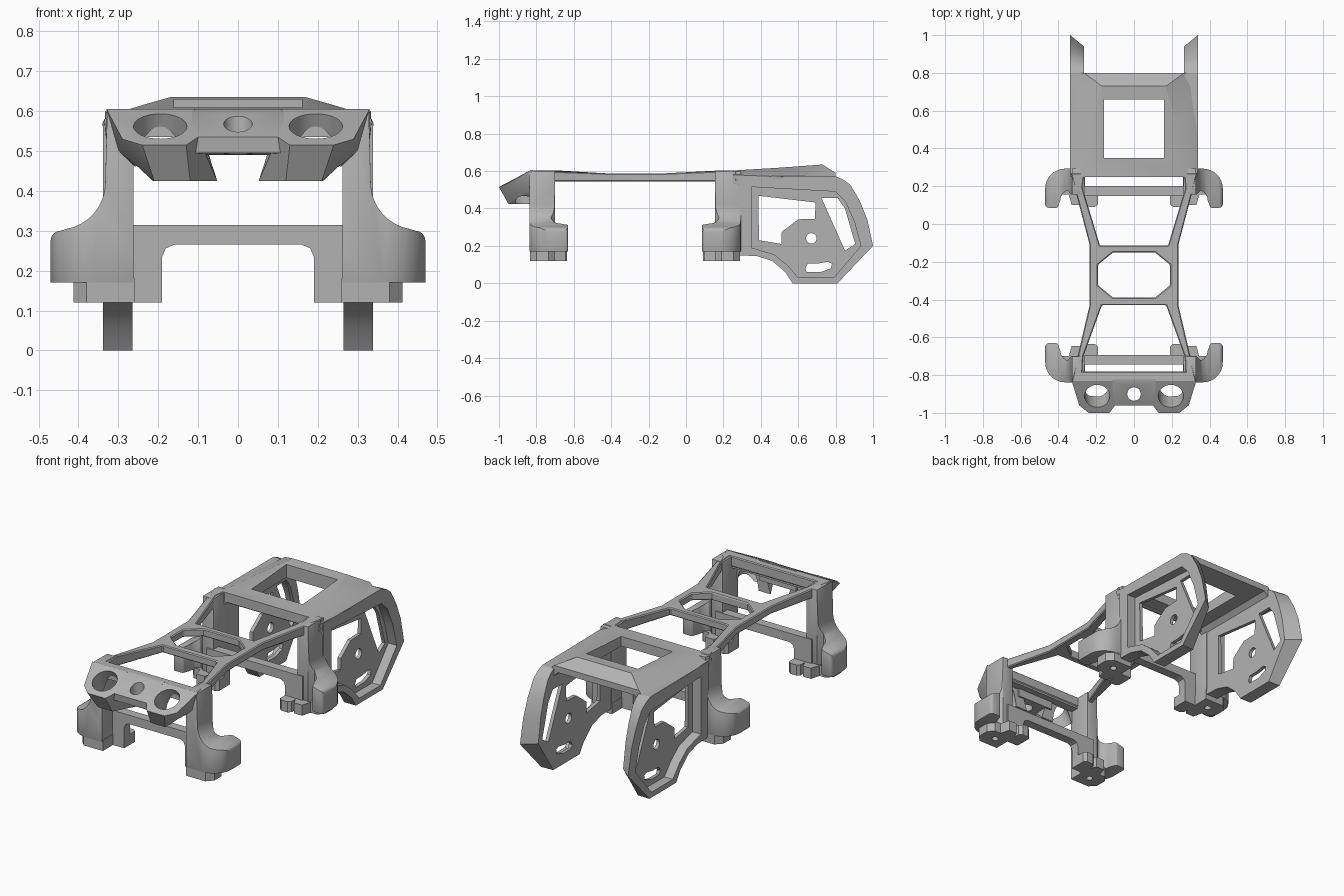
import bpy, bmesh, math
from mathutils import Vector, Matrix

cube = bpy.data.objects.get("Cube")
if cube:
    bpy.data.objects.remove(cube, do_unlink=True)

GREY = (0.45, 0.45, 0.45, 1)
mat = bpy.data.materials.new("matte_grey")
mat.use_nodes = True
mat.diffuse_color = GREY
bsdf = next(n for n in mat.node_tree.nodes if n.type == 'BSDF_PRINCIPLED')
bsdf.inputs["Base Color"].default_value = GREY
bsdf.inputs["Roughness"].default_value = 0.7


def finish(name, bm):
    bmesh.ops.recalc_face_normals(bm, faces=bm.faces)
    me = bpy.data.meshes.new(name)
    bm.to_mesh(me)
    bm.free()
    me.materials.append(mat)
    ob = bpy.data.objects.new(name, me)
    bpy.context.collection.objects.link(ob)
    return ob


def loft(name, rings):
    """Closed solid through point rings of equal length."""
    bm = bmesh.new()
    vs = [[bm.verts.new(p) for p in r] for r in rings]
    n = len(vs[0])
    for a, b in zip(vs, vs[1:]):
        for i in range(n):
            j = (i + 1) % n
            bm.faces.new((a[i], a[j], b[j], b[i]))
    bm.faces.new(vs[0])
    bm.faces.new(vs[-1])
    return finish(name, bm)


def prism(name, pts, axis, lo, hi):
    put = {'x': lambda p, t: (t, p[0], p[1]),
           'y': lambda p, t: (p[0], t, p[1]),
           'z': lambda p, t: (p[0], p[1], t)}[axis]
    return loft(name, [[put(p, t) for p in pts] for t in (lo, hi)])


def hull(name, pts):
    bm = bmesh.new()
    for p in pts:
        bm.verts.new(p)
    bmesh.ops.convex_hull(bm, input=bm.verts)
    bmesh.ops.dissolve_limit(bm, angle_limit=0.02, verts=bm.verts, edges=bm.edges)
    return finish(name, bm)


def rod(centre, direction, radius, length):
    bm = bmesh.new()
    rot = Vector(direction).to_track_quat('Z', 'Y').to_matrix().to_4x4()
    bmesh.ops.create_cone(bm, cap_ends=True, segments=32, radius1=radius, radius2=radius,
                          depth=length, matrix=Matrix.Translation(centre) @ rot)
    return finish("cutter", bm)


def box(name, x, y, z):
    return prism(name, [(x[0], y[0]), (x[1], y[0]), (x[1], y[1]), (x[0], y[1])], 'z', *z)


def apply(ob, mod):
    bpy.context.view_layer.objects.active = ob
    bpy.ops.object.modifier_apply(modifier=mod.name)


def combine(ob, op, *cutters):
    for c in cutters:
        m = ob.modifiers.new("shape", 'BOOLEAN')
        m.operation, m.object, m.solver = op, c, 'EXACT'
        apply(ob, m)
        bpy.data.objects.remove(c, do_unlink=True)
    return ob


def bevel(ob, width, segments=1, angle=50):
    m = ob.modifiers.new("edge", 'BEVEL')
    m.width, m.segments = width, segments
    m.limit_method, m.angle_limit = 'ANGLE', math.radians(angle)
    apply(ob, m)


def mirrored(ob, name, axis, centre=0.0):
    me = ob.data.copy()
    for v in me.vertices:
        v.co[axis] = 2 * centre - v.co[axis]
    me.flip_normals()
    new = bpy.data.objects.new(name, me)
    bpy.context.collection.objects.link(new)
    return new


def both(half):
    """Close a half outline across x = 0."""
    return half + [(-x, y) for x, y in reversed(half)]


def arc(cx, cy, r, a0, a1, n=8):
    return [(cx + r * math.cos(math.radians(a0 + (a1 - a0) * i / n)),
             cy + r * math.sin(math.radians(a0 + (a1 - a0) * i / n))) for i in range(n + 1)]


MID = -0.2725  # centre between the two pairs of legs

# Top frame with three openings
frame = prism("top_frame", both([(.33, -.835), (.235, -.43), (.235, -.11), (.335, .27)]),
              'z', .545, .603)
openings = [[(.272, -.78), (.268, -.7), (.17, -.43)],
            [(.11, -.39), (.19, -.325), (.19, -.215), (.11, -.15)],
            [(.18, -.115), (.272, .19), (.265, .25)]]
combine(frame, 'DIFFERENCE', *[prism("cutter", both(o), 'z', .4, .8) for o in openings])
for v in frame.data.vertices:
    if v.co.z > .58 and -.5 < v.co.y < 0:
        v.co.z = .588
bevel(frame, .012)

# Legs: side silhouette crossed with a hooked plan
plan = ([(.262, -.838)] + arc(.365, -.733, .105, -90, 0) + arc(.45, -.65, .02, 0, 90, 3)
        + arc(.415, -.645, .015, 90, 180, 3) + arc(.335, -.67, .055, 0, -70, 6) + [(.33, -.7), (.262, -.7)])
side = ([(.262, .17), (.262, .6), (.328, .6), (.333, .42)] + arc(.45, .42, .117, 185, 260, 8)
        + arc(.445, .275, .025, 90, 0, 4) + [(.47, .17)])
leg = prism("front_left_leg", plan, 'z', .1, .7)
combine(leg, 'INTERSECT', prism("cutter", side, 'y', -1, 0))
bevel(leg, .012, 2, 60)

# Foot under each leg, with a screw hole
foot = prism("front_left_foot", [(.26, -.835), (.38, -.835), (.413, -.8), (.413, -.735), (.385, -.7),
                                 (.345, -.7), (.33, -.645), (.28, -.645), (.26, -.69)], 'z', .12, .18)
combine(foot, 'DIFFERENCE', rod((.33, -.765, .12), (0, 0, 1), .018, .06))
lug = prism("front_left_lug", [(.19, -.7), (.262, -.7), (.262, -.65), (.245, -.635), (.207, -.635),
                               (.19, -.65)], 'z', .12, .18)
for ob, part in ((leg, "leg"), (foot, "foot"), (lug, "lug")):
    mirrored(ob, "front_right_" + part, 0)
    back = mirrored(ob, "rear_left_" + part, 1, MID)
    mirrored(back, "rear_right_" + part, 0)

# Arched braces tying each pair of legs
brace = prism("front_brace", both([(.3, .315), (.3, .12), (.19, .12), (.19, .235), (.181, .256), (.16, .265)]),
              'y', -.745, -.693)
mirrored(brace, "rear_brace", 1, MID)

# Lamp housing: two tilted sockets and a notched bridge
TILT = Vector((0, -.47, .88))
lamp = hull("left_lamp_socket", [(.11, -.83, .605), (.33, -.83, .605), (.13, -1, .515), (.24, -1, .515),
                                 (.29, -.96, .53), (.1, -.96, .535), (.052, -.83, .425), (.22, -.83, .425),
                                 (.21, -.95, .425), (.12, -.95, .425), (.3, -.83, .5)])
combine(lamp, 'DIFFERENCE', rod((.195, -.91, .56), TILT, .067, .5))
mirrored(lamp, "right_lamp_socket", 0)
bridge = prism("lamp_bridge", [(-.82, .605), (-.835, .603), (-.96, .535), (-.955, .495), (-.82, .49)],
               'x', -.115, .115)
combine(bridge, 'DIFFERENCE', rod((0, -.9, .5), (0, 0, 1), .036, .5))
box("front_header", (-.3, .3), (-.835, -.785), (.535, .6))

# Rear hood with a square opening
rings = []
for y, w, top, outer, edge in ((.25, .28, .603, .335, .58), (.5, .23, .618, .34, .57),
                               (.73, .17, .635, .325, .56), (.8, .265, .59, .3, .55)):
    half = [(w, top), (outer, edge), (outer - .005, .53), (.265, .53), (.24, .555)]
    rings.append([(x, y, z) for x, z in both(half)])
hood = loft("rear_hood", rings)
combine(hood, 'DIFFERENCE', box("cutter", (-.16, .16), (.35, .66), (.4, .8)))

# Side fins: rimmed, recessed plates with windows
outline = [(.28, .575), (.8, .572), (.84, .555), (.88, .525), (.93, .44), (.97, .34), (1, .2), (.81, 0),
           (.57, 0), (.53, .06), (.46, .12), (.38, .145), (.28, .15)]
inner = [(y - .3 * max(0, y - .8), z) for y, z in outline]
fin = loft("left_fin", [[(.265, y, z) for y, z in inner], [(.338, y, z) for y, z in outline]])
recess = [(.35, .515), (.8, .49), (.85, .44), (.9, .33), (.935, .2), (.79, .03), (.6, .03), (.54, .1),
          (.47, .155), (.35, .19)]
windows = [[(.387, .468), (.692, .432), (.69, .345), (.6, .342), (.512, .275), (.51, .21), (.39, .23)],
           [(.725, .455), (.81, .457), (.85, .4), (.905, .21), (.85, .175)],
           [(.645, .06), (.72, .06), (.775, .08), (.78, .105), (.76, .115), (.7, .105), (.65, .105),
            (.638, .08)]]
combine(fin, 'DIFFERENCE', prism("cutter", recess, 'x', .285, .4),
        *[prism("cutter", w, 'x', .2, .4) for w in windows],
        rod((.3, .67, .24), (1, 0, 0), .028, .3))
mirrored(fin, "right_fin", 0)

# Smooth the rounded parts, keep edges sharp
for ob in bpy.context.scene.objects:
    if ob.type == 'MESH':
        bpy.ops.object.select_all(action='DESELECT')
        ob.select_set(True)
        bpy.context.view_layer.objects.active = ob
        bpy.ops.object.shade_smooth_by_angle(angle=math.radians(25))
